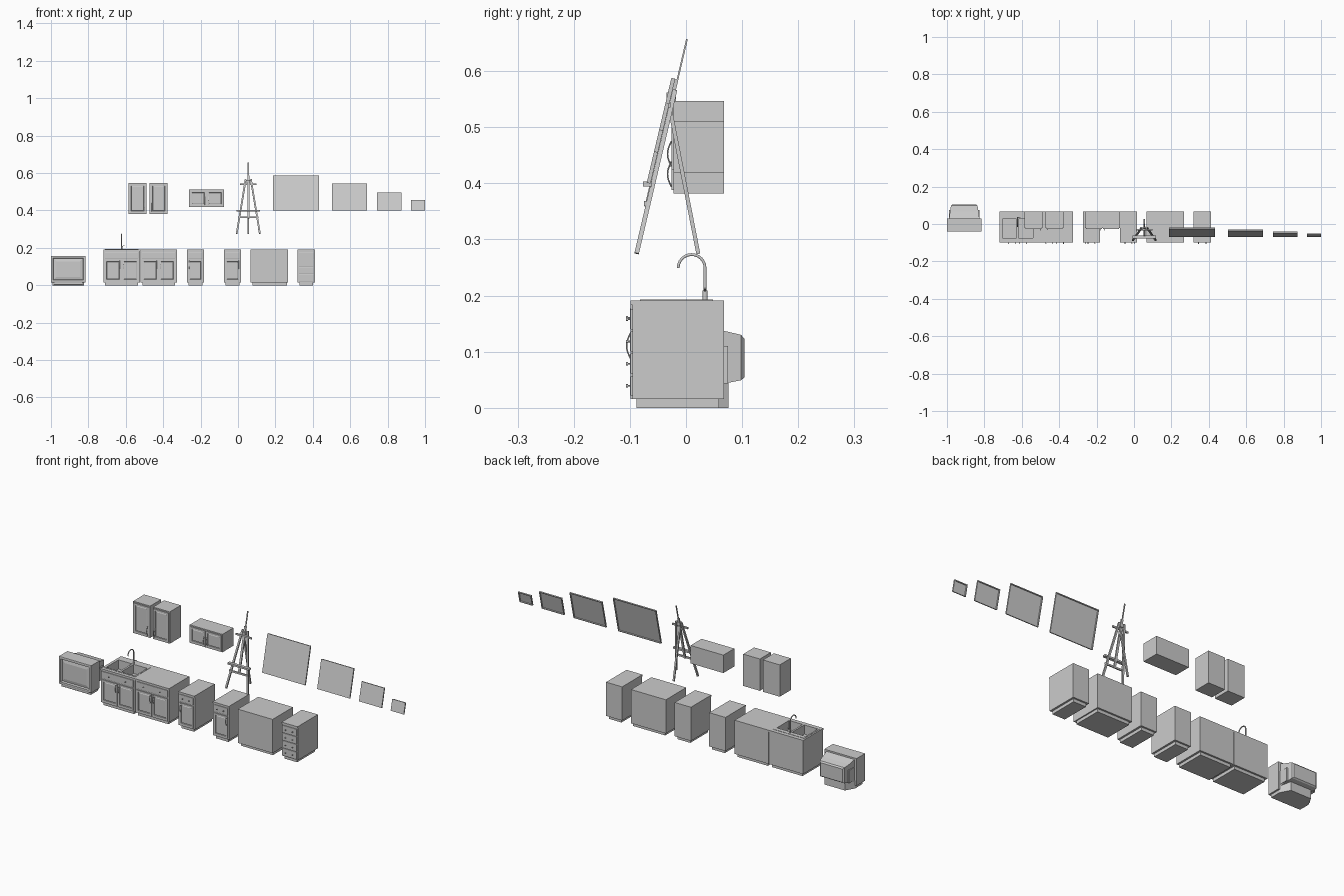
import bpy, bmesh, math
from mathutils import Vector, Matrix

if "Cube" in bpy.data.objects:
    bpy.data.objects.remove(bpy.data.objects["Cube"])


def finish(name, bm):
    bmesh.ops.recalc_face_normals(bm, faces=bm.faces)
    me = bpy.data.meshes.new(name)
    bm.to_mesh(me)
    bm.free()
    ob = bpy.data.objects.new(name, me)
    bpy.context.collection.objects.link(ob)
    return ob


def box(name, x0, x1, y0, y1, z0, z1, insets=(), side=-1):
    """Box; insets are (thickness, depth) steps on the front (-1) or back (+1) face."""
    bm = bmesh.new()
    bmesh.ops.create_cube(bm, size=1)
    for v in bm.verts:
        v.co = Vector((x0 if v.co.x < 0 else x1, y0 if v.co.y < 0 else y1, z0 if v.co.z < 0 else z1))
    bm.normal_update()
    face = max(bm.faces, key=lambda f: f.normal.y * side)
    for t, d in insets:
        bmesh.ops.inset_region(bm, faces=[face], thickness=t, depth=d)
    return finish(name, bm)


def loft(name, cx, rings):
    """Rectangular sections along y: (y, half width, z0, z1)."""
    bm = bmesh.new()
    loops = [[bm.verts.new((cx + sx * w, y, z)) for sx, z in ((-1, a), (1, a), (1, b), (-1, b))]
             for y, w, a, b in rings]
    for p, q in zip(loops, loops[1:]):
        for i in range(4):
            bm.faces.new((p[i], p[(i + 1) % 4], q[(i + 1) % 4], q[i]))
    bm.faces.new(loops[0])
    bm.faces.new(loops[-1])
    return finish(name, bm)


def beam(name, a, b, w, d):
    """Square bar from a to b, w wide along x and d deep."""
    a, b = Vector(a), Vector(b)
    axis = (b - a).normalized()
    side = Vector((1, 0, 0))
    side = (side - axis * side.dot(axis)).normalized()
    up = axis.cross(side)
    bm = bmesh.new()
    bmesh.ops.create_cube(bm, size=1)
    for v in bm.verts:
        c = v.co.copy()
        v.co = (a + b) / 2 + side * c.x * w + up * c.y * d + axis * c.z * (b - a).length
    return finish(name, bm)


def tube(name, pts, r, sides=2):
    cu = bpy.data.curves.new(name, 'CURVE')
    cu.dimensions = '3D'
    cu.bevel_depth, cu.bevel_resolution, cu.use_fill_caps = r, sides, True
    sp = cu.splines.new('POLY')
    sp.points.add(len(pts) - 1)
    for p, c in zip(sp.points, pts):
        p.co = (*c, 1)
    ob = bpy.data.objects.new(name, cu)
    bpy.context.collection.objects.link(ob)
    return ob


def cylinder(name, loc, r, h, axis='Z'):
    bm = bmesh.new()
    bmesh.ops.create_cone(bm, cap_ends=True, segments=16, radius1=r, radius2=r, depth=h)
    m = Matrix.Translation(loc) @ (Matrix.Rotation(math.pi / 2, 4, 'X') if axis == 'Y' else Matrix())
    bmesh.ops.transform(bm, matrix=m, verts=bm.verts)
    return finish(name, bm)


def knob(x, y, z):
    cylinder("knob_stem", (x, y - 0.002, z), 0.0015, 0.004, 'Y')
    cylinder("knob", (x, y - 0.0055, z), 0.003, 0.003, 'Y')


def door(x0, x1, z0, z1, y, handle_x, hz):
    box("door", x0, x1, y, y + 0.004, z0, z1, ((0.014, 0), (0.002, -0.003), (0.004, 0.0015)))
    # bowed pull handle
    pts = [(handle_x, y - 0.007 * math.sin(math.pi * i / 8), hz + 0.045 * i / 8) for i in range(9)]
    tube("door_handle", pts, 0.0013)


def drawer(x0, x1, z0, z1, knobs):
    box("drawer_front", x0, x1, -0.099, -0.095, z0, z1, ((0.003, 0.0008),))
    for k in knobs:
        knob(k, -0.0995, (z0 + z1) / 2)


F, B = -0.095, 0.068   # base cabinet front and back


def base_body(x0, x1, top=0.183):
    box("toe_kick", x0 + 0.01, x1 - 0.01, -0.088, 0.059, 0, 0.017)
    return box("base_cabinet", x0, x1, F, B, 0.016, top)


def cut(target, cutter):
    m = target.modifiers.new("cut", 'BOOLEAN')
    m.operation, m.object, m.solver = 'DIFFERENCE', cutter, 'EXACT'
    cutter.hide_render = True
    bpy.context.view_layer.objects.active = target
    bpy.ops.object.modifier_apply(modifier="cut")


# sink counter: two double-door units under one worktop
sink_parts = []
for x0, x1 in ((-0.72, -0.5245), (-0.5215, -0.327)):
    sink_parts.append(base_body(x0, x1))
    mid = (x0 + x1) / 2
    drawer(x0 + 0.008, x1 - 0.008, 0.143, 0.178, (x0 + 0.05, x1 - 0.05))
    door(x0 + 0.008, mid - 0.002, 0.022, 0.136, -0.099, mid - 0.009, 0.088)
    door(mid + 0.002, x1 - 0.008, 0.022, 0.136, -0.099, mid + 0.009, 0.088)
counter = box("sink_worktop", -0.72, -0.327, -0.099, B, 0.183, 0.191)
rim = box("sink_rim", -0.712, -0.532, -0.082, 0.048, 0.1905, 0.1925)
for x0, x1 in ((-0.704, -0.627), (-0.617, -0.54)):
    cutter = box("basin_cutter", x0, x1, -0.074, 0.026, 0.145, 0.21)
    for part in (sink_parts[0], counter, rim):
        cut(part, cutter)
    bpy.data.objects.remove(cutter)
    cylinder("sink_drain", ((x0 + x1) / 2, -0.024, 0.1455), 0.008, 0.002)

# faucet
fx, fy = -0.622, 0.034
cylinder("faucet_base", (fx, fy, 0.2), 0.0045, 0.018)
arc = [(fx, fy - 0.024 + 0.024 * math.cos(math.pi * i / 12), 0.249 + 0.024 * math.sin(math.pi * i / 12))
       for i in range(13)]
tube("faucet_spout", [(fx, fy, 0.2)] + arc, 0.0026, 3)
tube("faucet_lever", [(fx, fy, 0.207), (fx + 0.016, fy, 0.213)], 0.0015)

# single-door base cabinets
for x0, x1, left in ((-0.274, -0.181, True), (-0.076, 0.017, False)):
    base_body(x0, x1)
    box("worktop", x0, x1, -0.099, B, 0.183, 0.191)
    drawer(x0 + 0.007, x1 - 0.007, 0.143, 0.178, (x0 + 0.028, x1 - 0.028))
    door(x0 + 0.007, x1 - 0.007, 0.022, 0.136, -0.099, x0 + 0.014 if left else x1 - 0.014, 0.088)

# plain corner unit
box("corner_toe_kick", 0.078, 0.262, -0.088, 0.059, 0, 0.017)
box("corner_cabinet", 0.068, 0.268, -0.099, B, 0.016, 0.191)

# drawer unit
base_body(0.319, 0.411)
box("drawer_worktop", 0.319, 0.411, -0.099, B, 0.183, 0.191)
for i in range(4):
    z = 0.021 + 0.0395 * i
    drawer(0.325, 0.405, z, z + 0.036, (0.345, 0.385))

# wall cabinets
for x0, x1, z0, z1, handles in ((-0.586, -0.489, 0.382, 0.547, "R"), (-0.472, -0.376, 0.382, 0.547, "L"),
                                (-0.262, -0.074, 0.418, 0.511, "RL")):
    box("wall_cabinet", x0, x1, -0.022, B, z0, z1)
    w = (x1 - x0 - 0.006) / len(handles)
    for i, s in enumerate(handles):
        a = x0 + 0.003 + i * w + 0.002
        b = a + w - 0.004
        door(a, b, z0 + 0.006, z1 - 0.006, -0.026, b - 0.007 if s == "R" else a + 0.007, z0 + 0.012)

# television
tx = -0.9075
box("tv_front_shell", tx - 0.0925, tx + 0.0925, -0.04, 0.03, 0.016, 0.157,
    ((0.004, 0.001), (0.012, 0), (0.005, -0.008), (0.02, 0.003)))
loft("tv_rear_housing", tx, ((0.03, 0.081, 0.034, 0.149), (0.068, 0.076, 0.043, 0.137),
                             (0.098, 0.071, 0.049, 0.13), (0.104, 0.064, 0.054, 0.123)))
loft("tv_base", tx, ((-0.036, 0.074, 0.004, 0.017), (-0.03, 0.084, 0, 0.018),
                     (0.028, 0.084, 0, 0.04), (0.076, 0.058, 0, 0.045)))
for s in (-1, 1):
    c = tx + s * 0.075
    box("tv_side_pod", c - 0.007, c + 0.007, 0.028, 0.075, 0.043, 0.11)

# easel
ex, SL = 0.055, 0.235


def lean(z, x=0.0, off=0.0):
    return (ex + x, -0.088 + (z - 0.275) * SL + off, z)


for s in (-1, 1):
    beam("easel_front_leg", lean(0.275, s * 0.062), lean(0.566, s * 0.014), 0.009, 0.008)
beam("easel_mast", lean(0.358, 0, -0.002), lean(0.585, 0, -0.002), 0.011, 0.007)
beam("easel_mast_extension", lean(0.57), lean(0.657), 0.006, 0.003)
beam("easel_rear_leg", (ex, -0.03, 0.54), (ex, 0.022, 0.274), 0.009, 0.007)
for name, z, hw, d, h, off in (("easel_shelf", 0.399, 0.062, 0.016, 0.009, -0.01),
                               ("easel_lower_rail", 0.364, 0.054, 0.006, 0.009, -0.005),
                               ("easel_upper_rail", 0.54, 0.045, 0.006, 0.009, -0.005)):
    y = lean(z)[1] + off
    box(name, ex - hw, ex + hw, y - d / 2, y + d / 2, z - h / 2, z + h / 2)
y = lean(0.553)[1]
box("easel_clamp", ex - 0.009, ex + 0.009, y - 0.012, y + 0.005, 0.546, 0.562)

# leaning canvases, hollow at the back
tilt = math.atan(SL)
for x0, x1, z1 in ((0.187, 0.434, 0.587), (0.503, 0.69, 0.543), (0.743, 0.873, 0.495), (0.925, 1.0, 0.456)):
    ob = box("canvas", x0, x1, 0, 0.007, 0, (z1 - 0.4) / math.cos(tilt), ((0.006, 0), (0.0005, -0.005)), side=1)
    ob.data.transform(Matrix.Translation((0, -0.07, 0.401)) @ Matrix.Rotation(-tilt, 4, 'X'))
